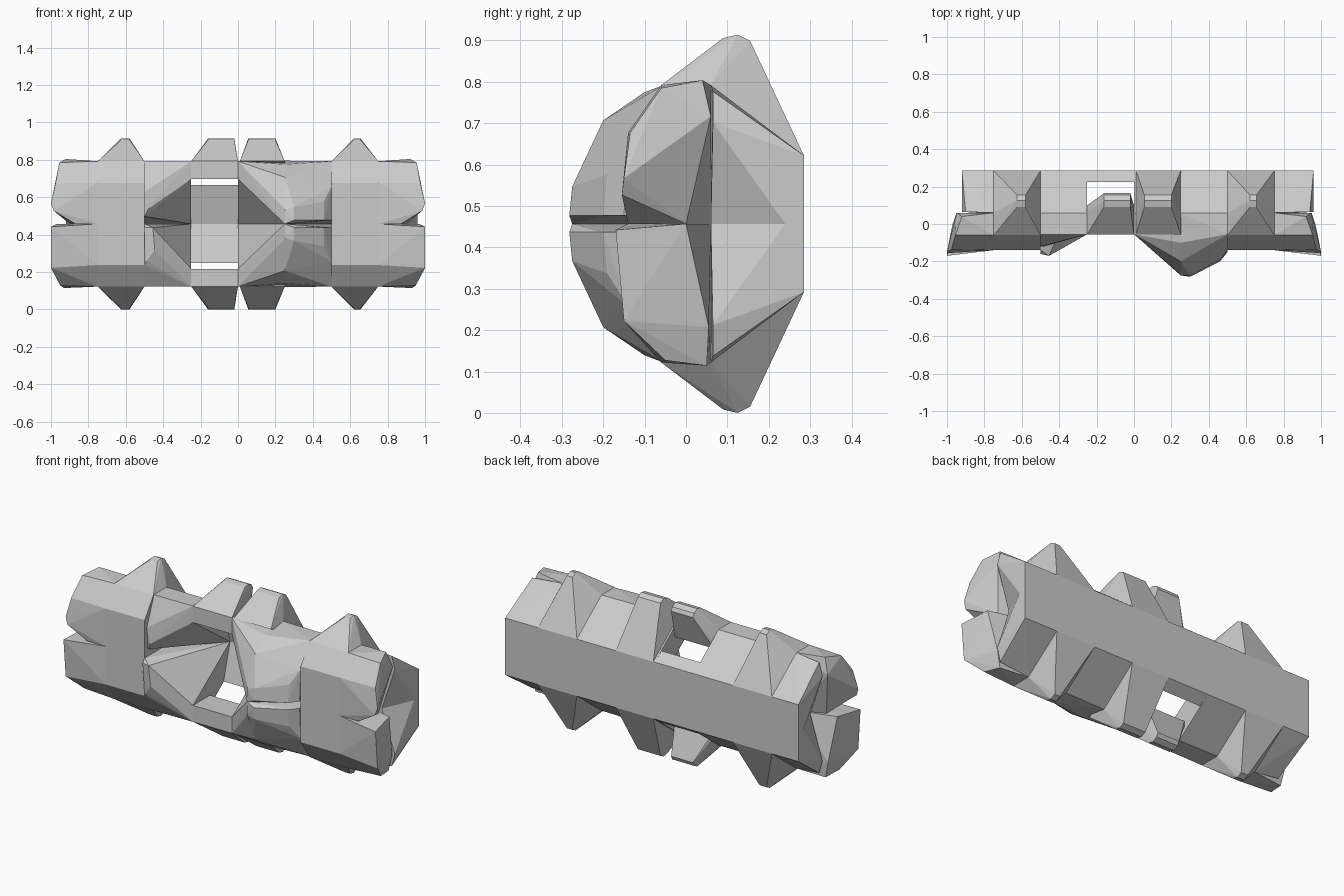
import bpy
import bmesh

if "Cube" in bpy.data.objects:
    bpy.data.objects.remove(bpy.data.objects["Cube"])

MID = 0.457  # height of the horizontal symmetry plane


def piece(name, pts, sides=(1, -1)):
    """Convex faceted block from (x, y, height above mid) points, mirrored in z."""
    for s in sides:
        bm = bmesh.new()
        for x, y, h in pts:
            bm.verts.new((x, y, MID + s * h))
        res = bmesh.ops.convex_hull(bm, input=bm.verts[:])
        junk = {v for k in ("geom_interior", "geom_unused") for v in res[k]
                if isinstance(v, bmesh.types.BMVert)}
        bmesh.ops.delete(bm, geom=list(junk), context='VERTS')
        bmesh.ops.dissolve_limit(bm, angle_limit=0.01, verts=bm.verts[:], edges=bm.edges[:])
        bmesh.ops.recalc_face_normals(bm, faces=bm.faces[:])
        n = name + ("_upper" if s > 0 else "_lower")
        me = bpy.data.meshes.new(n)
        bm.to_mesh(me)
        bm.free()
        bpy.context.collection.objects.link(bpy.data.objects.new(n, me))


def at(x, profile):
    return [(x, y, h) for y, h in profile]


def peak(x0, x1, y0=0.09, y1=0.165):
    """Blunt tip of a fin."""
    return [(x, y, h) for x in (x0, x1)
            for y, h in ((y0, .449), (y0 + .035, .457), (y1 - .01, .442), (y1, .42))]


# Half cross-sections (y, height above mid)
core = [(-.14, 0), (-.14, .22), (-.06, .335), (.06, .335), (.285, .165), (.285, 0)]
mid = [(-.055, .24), (-.055, .335), (.06, .335), (.285, .165), (.285, 0)]
bar = [(-.055, .24), (-.055, .335), (.06, .335), (.1, .27), (.1, .24)]
wall = [(.285, 0), (.285, .165), (.225, .208)]
bulge = [(-.275, 0), (-.275, .075), (-.2, .25), (-.1, .318), (.06, .338),
         (.285, .165), (.285, 0)]

# Outer collars with fins
piece("left_collar", at(-.75, core) + at(-.5, core) + peak(-.625, -.58))
piece("right_collar", at(.5, core) + at(.75, core) + peak(.62, .655))

# Left shoulder of the opening
piece("left_shoulder", at(-.25, mid) + at(-.5, mid)
      + [(-.5, -.11, .04), (-.48, -.12, .08), (-.5, -.12, .17)], (1,))
piece("left_shoulder", at(-.25, mid) + at(-.5, core)
      + [(-.455, -.17, .02), (-.445, -.165, .14), (-.5, -.16, .02), (-.49, -.15, .2)], (-1,))

# Opening: slim front bars with fins, and thin back wall
piece("opening_bar", at(-.25, bar) + at(0, bar) + peak(-.16, -.02))
piece("opening_back_wall", at(-.25, wall) + at(0, wall))

# Bulging right centre
piece("centre_inner", at(0, mid) + [(.25, y, h) for y, h in bulge[2:]]
      + [(.19, -.14, .01), (.25, -.275, 0), (.25, -.27, .08)])
piece("centre_fin", at(.01, mid[1:4]) + at(.25, mid[1:4]) + peak(.055, .2))
piece("centre_outer", at(.25, bulge) + at(.5, mid)
      + [(.3, -.282, .02), (.3, -.275, .09), (.46, -.2, .02), (.46, -.19, .12),
         (.5, -.15, .02), (.5, -.14, .2)])


# End caps: notched front lobes plus a dished back half
def end_cap(name, s, back_x, lobe_up, lobe_down):
    front = [(y, h) for y, h in core if y < .07] + [(.06, 0)]
    inner = [(s * .75, y, h) for y, h in front]
    for sides, lobe in (((1,), lobe_up), ((-1,), lobe_down)):
        piece(name + "_lobe", inner + [(s * x, y, h) for x, y, h in lobe], sides)
    back = [(.06, .335), (.285, .165), (.285, 0), (.06, 0)]
    piece(name + "_back", [(s * .75, y, h) for y, h in back]
          + [(s * back_x, .285, .165), (s * back_x, .285, 0), (s * back_x, .24, 0),
             (s * back_x, .065, .245), (s * (back_x - .02), .065, .32),
             (s * (back_x - .08), .06, 0)])


up = [(1, -.15, .11), (.985, -.155, .07), (.975, -.135, .22), (.955, -.06, .328),
      (.92, .04, .347), (.95, .06, .26), (.87, -.14, 0), (.9, 0, 0)]
down = [(1, -.17, .015), (1, -.15, .235), (.95, -.05, .33), (.93, .05, .343),
        (.95, .055, .25), (.97, 0, 0)]
end_cap("right_end", 1, .96, up, down)
end_cap("left_end", -1, .92, up, down)
